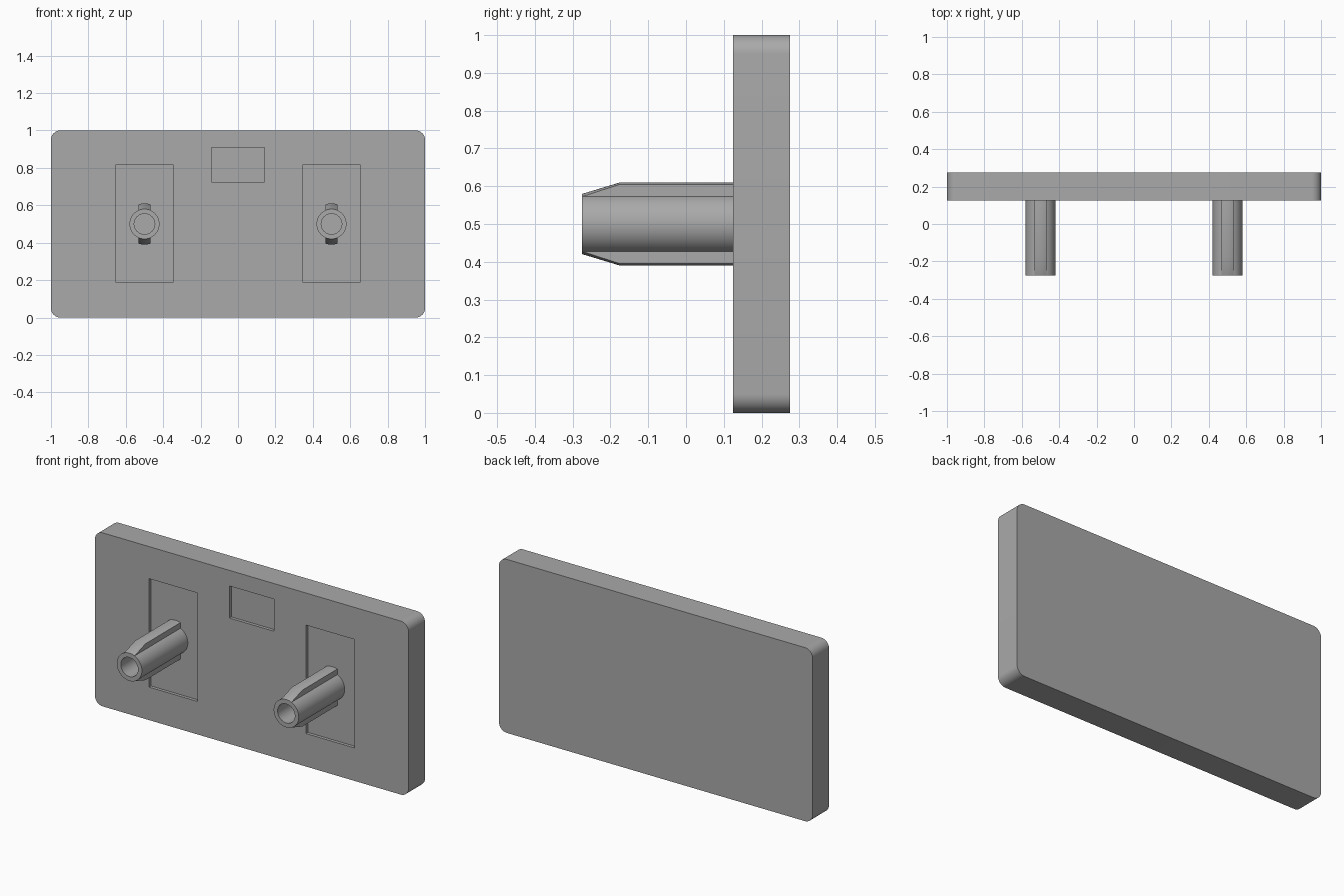
import bpy, bmesh, math
from mathutils import Matrix

cube = bpy.data.objects.get("Cube")
if cube:
    bpy.data.objects.remove(cube, do_unlink=True)

grey = bpy.data.materials.new("mid_grey")
grey.use_nodes = True
COLOUR = (0.4, 0.4, 0.4, 1)
grey.diffuse_color = COLOUR
grey.node_tree.nodes["Principled BSDF"].inputs["Base Color"].default_value = COLOUR

FRONT, BACK, FLOOR, TIP = 0.125, 0.275, 0.143, -0.275


def finish(bm, name, smooth=True):
    bmesh.ops.recalc_face_normals(bm, faces=bm.faces)
    mesh = bpy.data.meshes.new(name)
    bm.to_mesh(mesh)
    bm.free()
    obj = bpy.data.objects.new(name, mesh)
    bpy.context.collection.objects.link(obj)
    mesh.materials.append(grey)
    if smooth:
        bpy.ops.object.select_all(action="DESELECT")
        obj.select_set(True)
        bpy.context.view_layer.objects.active = obj
        bpy.ops.object.shade_smooth_by_angle(angle=math.radians(30))
    return obj


def box(x0, x1, y0, y1, z0, z1):
    bm = bmesh.new()
    centre = Matrix.Translation(((x0 + x1) / 2, (y0 + y1) / 2, (z0 + z1) / 2))
    size = Matrix.Diagonal((x1 - x0, y1 - y0, z1 - z0, 1))
    bmesh.ops.create_cube(bm, size=1, matrix=centre @ size)
    return bm


# Plate with rounded corners
bm = box(-1, 1, FRONT, BACK, 0, 1)
corners = [e for e in bm.edges if abs(e.verts[0].co.y - e.verts[1].co.y) > 0.1]
bmesh.ops.bevel(bm, geom=corners, offset=0.05, segments=10, profile=0.5, affect="EDGES")
plate = finish(bm, "plate")

# Shallow rectangular recesses in the front
recesses = {
    "right_recess": (-0.655, -0.345, 0.19, 0.815),
    "left_recess": (0.345, 0.655, 0.19, 0.815),
    "middle_recess": (-0.143, 0.143, 0.725, 0.91),
}
for name, (x0, x1, z0, z1) in recesses.items():
    cutter = finish(box(x0, x1, 0, FLOOR, z0, z1), name + "_cutter", smooth=False)
    cut = plate.modifiers.new(name, "BOOLEAN")
    cut.operation, cut.solver, cut.object = "DIFFERENCE", "EXACT", cutter
    bpy.context.view_layer.objects.active = plate
    bpy.ops.object.modifier_apply(modifier=name)
    bpy.data.objects.remove(cutter, do_unlink=True)


# Hollow peg, lathed about the y axis
def peg(name, x):
    bm = bmesh.new()
    profile = [(0.08, FLOOR), (0.08, TIP), (0.055, TIP), (0.055, FLOOR)]
    verts = [bm.verts.new((x + r, y, 0.5)) for r, y in profile]
    edges = [bm.edges.new(pair) for pair in zip(verts, verts[1:])]
    bmesh.ops.spin(bm, geom=verts + edges, cent=(x, 0, 0.5), axis=(0, 1, 0),
                   angle=math.tau, steps=48, use_duplicate=False)
    bmesh.ops.remove_doubles(bm, verts=bm.verts, dist=0.0005)
    finish(bm, name)


# Rib with an arched crest that tapers into the peg tip
def rib(name, x, side):
    bm = bmesh.new()
    half, steps, rings = 0.033, 8, []
    for y, radius in ((TIP + 0.001, 0.08), (-0.175, 0.11), (FLOOR, 0.11)):
        xs = [half * (2 * i / steps - 1) for i in range(steps + 1)]
        section = [(-half, 0.06)] + [(u, math.sqrt(radius**2 - u**2)) for u in xs] + [(half, 0.06)]
        rings.append([bm.verts.new((x + u, y, 0.5 + side * h)) for u, h in section])
    count = len(rings[0])
    for a, b in zip(rings, rings[1:]):
        for i in range(count):
            j = (i + 1) % count
            bm.faces.new((a[i], a[j], b[j], b[i]))
    bm.faces.new(rings[0])
    bm.faces.new(rings[-1])
    finish(bm, name)


for hand, x in (("right", -0.5), ("left", 0.5)):
    peg(hand + "_peg", x)
    rib(hand + "_upper_rib", x, 1)
    rib(hand + "_lower_rib", x, -1)
